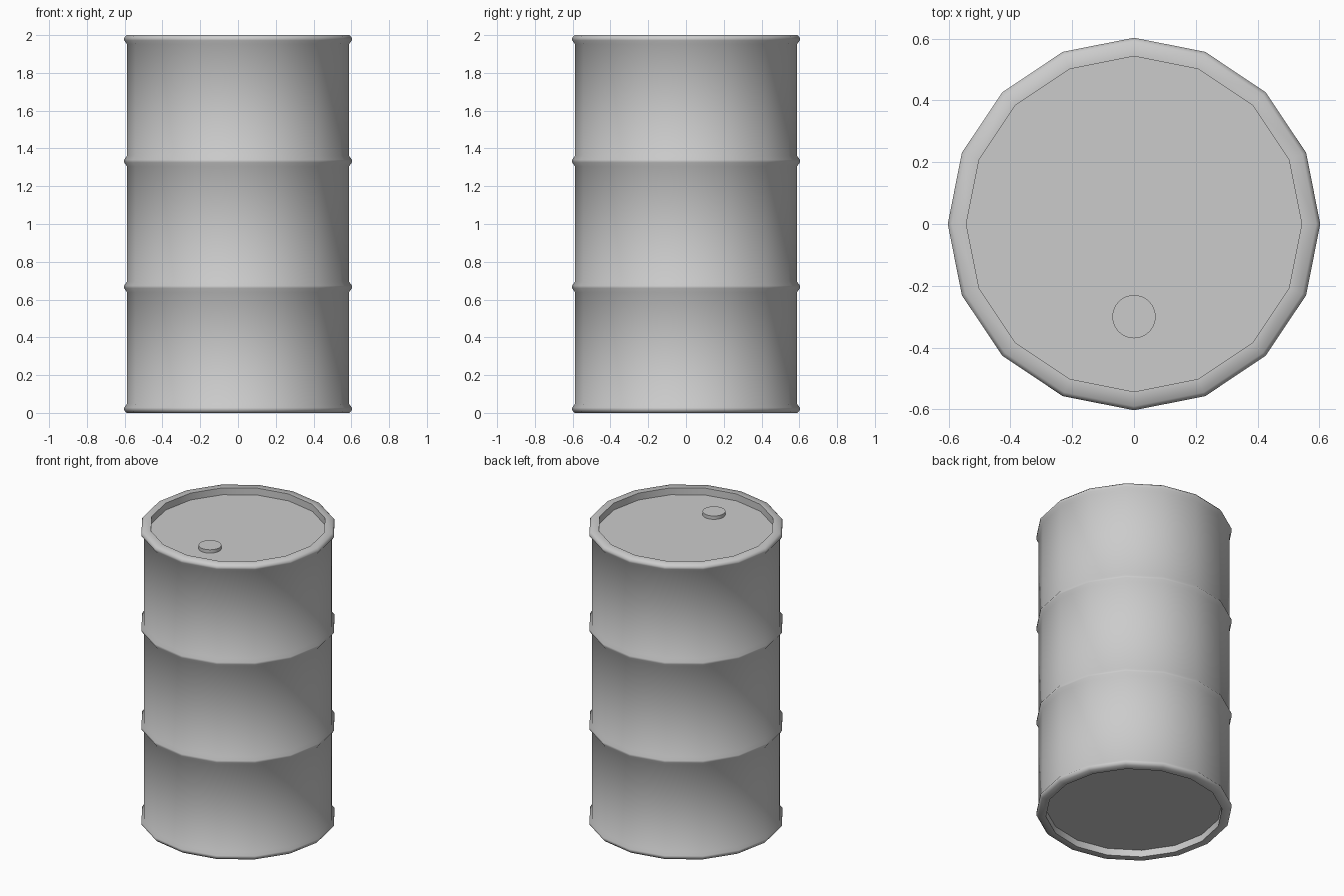
import bpy, bmesh
from math import cos, sin, pi, radians

if "Cube" in bpy.data.objects:
    bpy.data.objects.remove(bpy.data.objects["Cube"])


def lathe(name, profile, sides, centre=(0, 0), smooth=50):
    """Revolve (radius, z) points round a vertical axis and cap both ends."""
    bm = bmesh.new()
    rings = []
    for r, z in profile:
        rings.append([bm.verts.new((r * cos(2 * pi * i / sides),
                                    r * sin(2 * pi * i / sides), z))
                      for i in range(sides)])
    for a, b in zip(rings, rings[1:]):
        for i in range(sides):
            j = (i + 1) % sides
            bm.faces.new((a[i], a[j], b[j], b[i]))
    bm.faces.new(rings[0][::-1])
    bm.faces.new(rings[-1])
    bmesh.ops.recalc_face_normals(bm, faces=bm.faces)
    mesh = bpy.data.meshes.new(name)
    bm.to_mesh(mesh)
    bm.free()
    obj = bpy.data.objects.new(name, mesh)
    obj.location = (*centre, 0)
    bpy.context.collection.objects.link(obj)
    bpy.ops.object.select_all(action='DESELECT')
    obj.select_set(True)
    bpy.context.view_layer.objects.active = obj
    bpy.ops.object.shade_smooth_by_angle(angle=radians(smooth))
    return obj


BODY, BULGE, RIM, INNER = 0.588, 0.603, 0.59, 0.543
LID_DEPTH = 0.047

# Barrel body: recessed base, bottom rim, two hoops, top rim, recessed lid
profile = [(INNER, LID_DEPTH), (INNER, 0), (RIM, 0),
           (BULGE, 0.015), (BULGE, 0.028), (BODY, 0.047)]
for z in (0.667, 1.333):
    profile += [(BODY, z - 0.028), (BULGE, z - 0.007),
                (BULGE, z + 0.007), (BODY, z + 0.028)]
profile += [(BODY, 1.953), (BULGE, 1.972), (BULGE, 1.985),
            (RIM, 2), (INNER, 2), (INNER, 2 - LID_DEPTH)]
lathe("barrel_body", profile, 16)

# Filler cap on the lid
lathe("filler_cap", [(0.07, 1.94), (0.07, 1.976)], 32, (0, -0.3))
